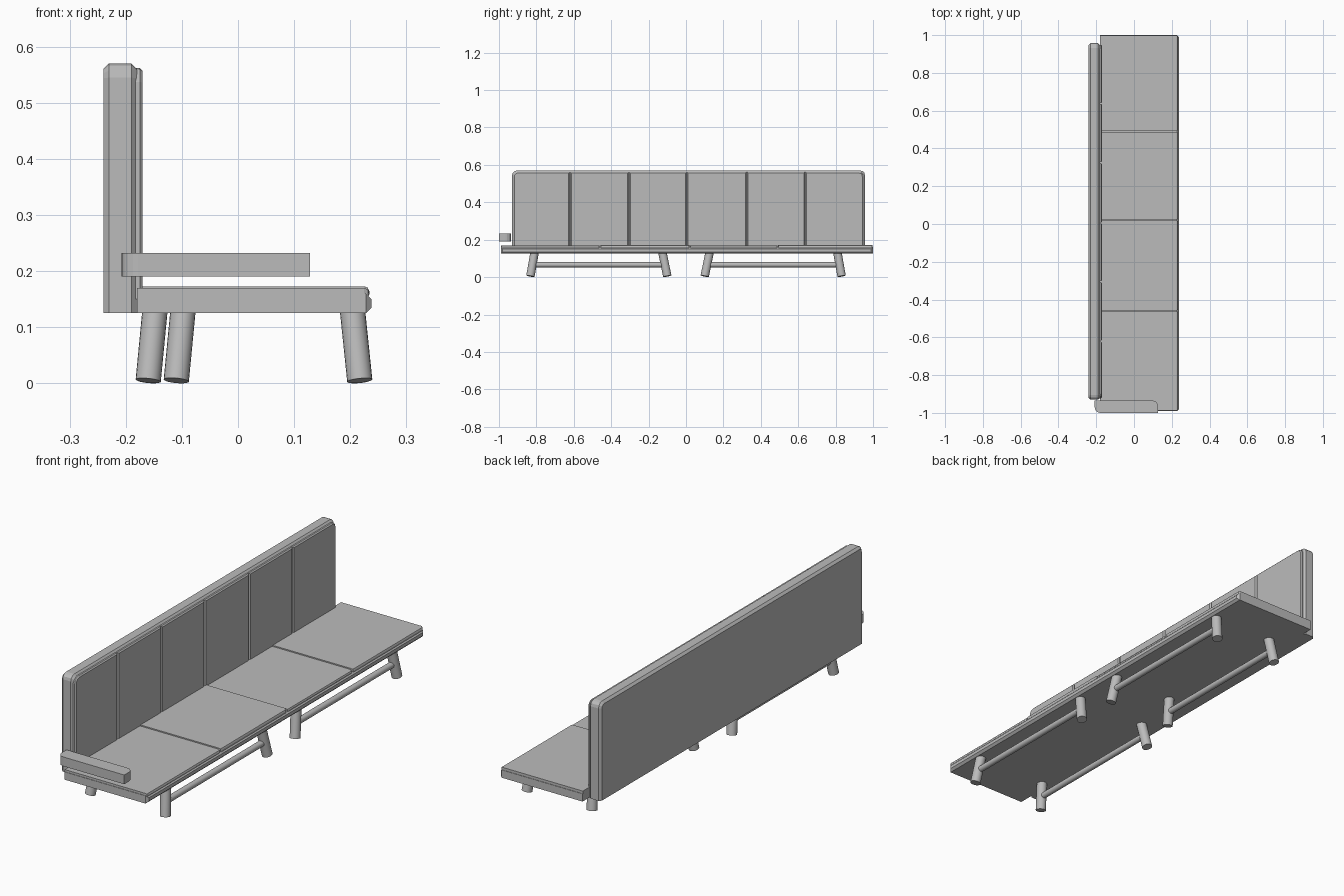
import bpy, bmesh
from mathutils import Vector

if "Cube" in bpy.data.objects:
    bpy.data.objects.remove(bpy.data.objects["Cube"], do_unlink=True)

GREY = (0.5, 0.5, 0.5, 1)
mat = bpy.data.materials.new("plain grey")
mat.use_nodes = True
mat.diffuse_color = GREY
mat.node_tree.nodes["Principled BSDF"].inputs["Base Color"].default_value = GREY


def finish(name, bm):
    mesh = bpy.data.meshes.new(name)
    bmesh.ops.recalc_face_normals(bm, faces=bm.faces)
    bm.to_mesh(mesh)
    bm.free()
    mesh.materials.append(mat)
    obj = bpy.data.objects.new(name, mesh)
    bpy.context.collection.objects.link(obj)
    return obj


def box(name, lo, hi, *bevels):
    """Box between two corners; each bevel is (edge rule, width, segments)."""
    bm = bmesh.new()
    bmesh.ops.create_cube(bm, size=1)
    lo, hi = Vector(lo), Vector(hi)
    for v in bm.verts:
        v.co = (lo + hi) / 2 + v.co * (hi - lo)
    for rule, width, segments in bevels:
        edges = [e for e in bm.edges if rule(e.verts[0].co, e.verts[1].co)]
        bmesh.ops.bevel(bm, geom=edges, offset=width, segments=segments,
                        profile=0.5, affect='EDGES')
    return finish(name, bm)


def rod(name, a, b, radius):
    a, b = Vector(a), Vector(b)
    bm = bmesh.new()
    bmesh.ops.create_cone(bm, cap_ends=True, segments=20, radius1=radius,
                          radius2=radius, depth=(b - a).length)
    turn = Vector((0, 0, 1)).rotation_difference(b - a)
    for v in bm.verts:
        v.co = turn @ v.co + (a + b) / 2
    for f in bm.faces:
        f.smooth = len(f.verts) == 4
    for e in bm.edges:
        e.smooth = all(f.smooth for f in e.link_faces)
    return finish(name, bm)


def same(a, b, axis, value):
    return abs(a[axis] - value) < 1e-4 and abs(b[axis] - value) < 1e-4


def along(a, b, axis):
    return abs(a[axis] - b[axis]) > 0.01


# Seat: a long base board and four thin cushions
box("seat_base", (-0.18, -0.99, 0.125), (0.238, 1, 0.16),
    (lambda a, b: same(a, b, 0, 0.238), 0.01, 1))
seat_cuts = [-0.99, -0.46, 0.02, 0.49, 1]
for i, top in enumerate((0.17, 0.173, 0.169, 0.172)):
    box(f"seat_cushion_{i + 1}", (-0.18, seat_cuts[i] + 0.002, 0.15),
        (0.234, seat_cuts[i + 1] - 0.002, top),
        (lambda a, b: same(a, b, 0, 0.234), 0.009, 2))

# Backrest shell with rounded upper corners and a chamfered rim
box("backrest", (-0.24, -0.93, 0.125), (-0.18, 0.957, 0.57),
    (lambda a, b: along(a, b, 0) and same(a, b, 2, 0.57), 0.025, 3),
    (lambda a, b: not along(a, b, 0) and not same(a, b, 2, 0.125), 0.01, 1))

# Six upright cushions on the backrest
back_cuts = [-0.925, -0.62, -0.305, 0.005, 0.325, 0.638, 0.95]
for i in range(6):
    y0, y1 = back_cuts[i] + 0.002, back_cuts[i + 1] - 0.002
    outer = {0: y0, 5: y1}.get(i)
    bevels = []
    if outer is not None:
        bevels.append((lambda a, b: along(a, b, 0) and same(a, b, 2, 0.562)
                       and same(a, b, 1, outer), 0.025, 3))
    bevels.append((lambda a, b: same(a, b, 0, -0.17), 0.005, 1))
    box(f"back_cushion_{i + 1}", (-0.19, y0, 0.15), (-0.17, y1, 0.562), *bevels)

# Single armrest with two rounded opposite corners
box("armrest", (-0.208, -1, 0.19), (0.128, -0.935, 0.232),
    (lambda a, b: along(a, b, 2) and (same(a, b, 0, 0.128) and same(a, b, 1, -0.935)
     or same(a, b, 0, -0.208) and same(a, b, 1, -1)), 0.03, 5))

# Splayed legs in pairs, each pair joined by a stretcher rail
for side, sign, back_x in (("right", -1, -0.16), ("left", 1, -0.11)):
    for row, x, lean in (("front", 0.217, -0.014), ("back", back_x, 0.013)):
        for place, y, tilt in (("outer", 0.832, -0.024), ("inner", 0.1, 0.028)):
            rod(f"{row}_{side}_{place}_leg", (x, sign * y, 0.005),
                (x + lean, sign * (y + tilt), 0.14), 0.0225)
        mid = x + lean / 2
        rod(f"{row}_{side}_rail", (mid, sign * 0.115, 0.066),
            (mid, sign * 0.82, 0.066), 0.014)
